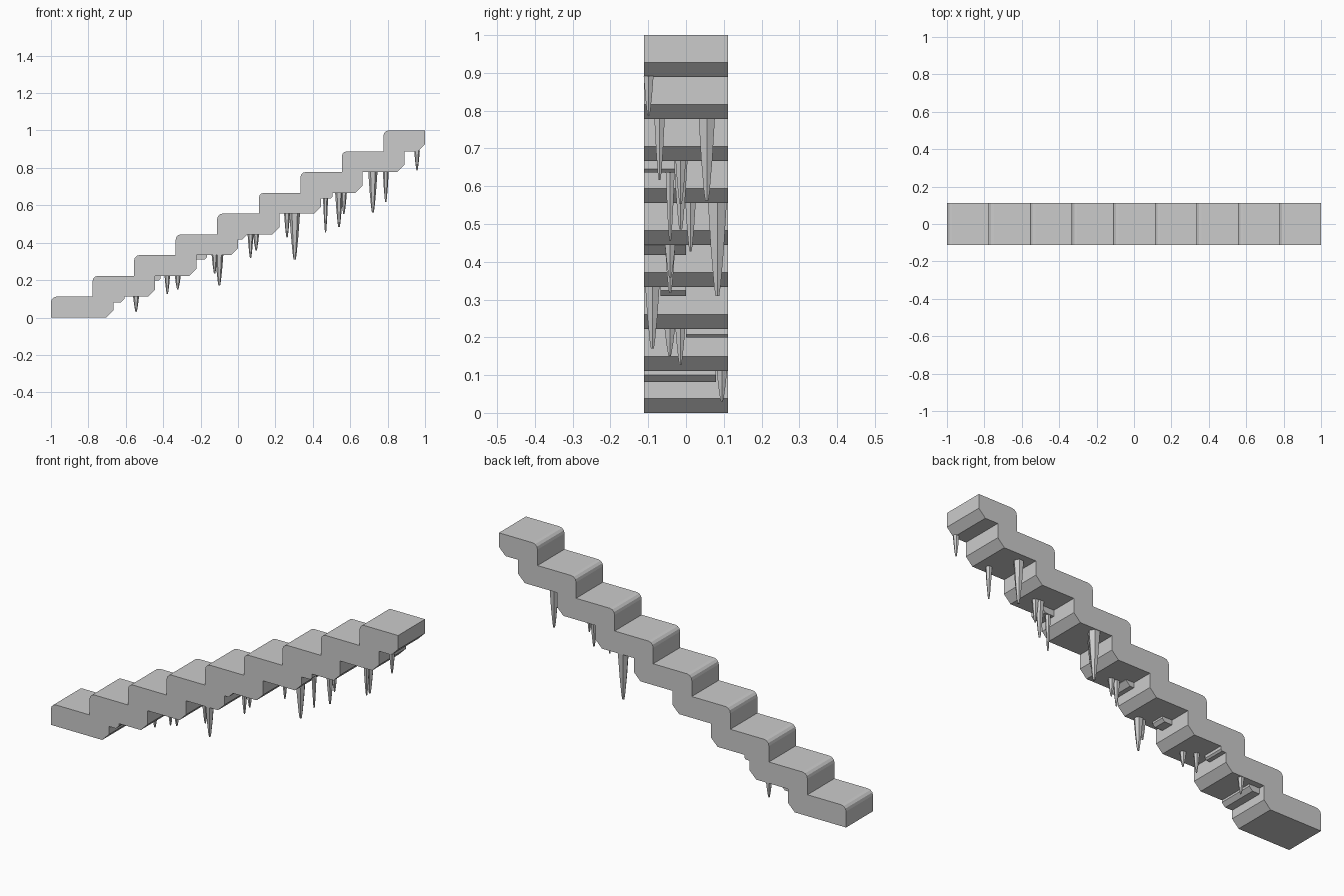
import bpy, bmesh, math

if "Cube" in bpy.data.objects:
    bpy.data.objects.remove(bpy.data.objects["Cube"])

N = 9
RUN, RISE = 2 / N, 1 / N
HALF = RISE


def finish(bm, name):
    bmesh.ops.recalc_face_normals(bm, faces=bm.faces)
    me = bpy.data.meshes.new(name)
    bm.to_mesh(me)
    bm.free()
    ob = bpy.data.objects.new(name, me)
    bpy.context.collection.objects.link(ob)
    return ob


def extrude_profile(name, pts, y0, y1):
    """Extrude an x-z outline along y."""
    bm = bmesh.new()
    face = bm.faces.new([bm.verts.new((x, y0, z)) for x, z in pts])
    new = bmesh.ops.extrude_face_region(bm, geom=[face])["geom"]
    bmesh.ops.translate(bm, vec=(0, y1 - y0, 0),
                        verts=[v for v in new if isinstance(v, bmesh.types.BMVert)])
    return finish(bm, name)


def icicle(name, x, y, top, tip, r, sides=6):
    """Tapered faceted spike with a blunt tip."""
    bm = bmesh.new()
    rings = []
    for t, s in ((-0.03, 1.0), (0.5, 0.68), (0.88, 0.36), (1.0, 0.2)):
        z = top + (tip - top) * t
        rings.append([bm.verts.new((x + r * s * math.cos(math.tau * k / sides),
                                    y + r * s * math.sin(math.tau * k / sides), z))
                      for k in range(sides)])
    for a, b in zip(rings, rings[1:]):
        for k in range(sides):
            j = (k + 1) % sides
            bm.faces.new((a[k], a[j], b[j], b[k]))
    bm.faces.new(rings[0])
    bm.faces.new(rings[-1])
    return finish(bm, name)


# Stair body: rounded nosings above, chamfered steps below
R, C = 0.028, 0.038
outline = [(-1, 0)]
for i in range(N):
    x, z = -1 + i * RUN, (i + 1) * RISE
    if i:
        outline.append((x, z - RISE))
    for k in range(4):
        a = math.pi / 2 * k / 3
        outline.append((x + R - R * math.cos(a), z - R + R * math.sin(a)))
outline.append((1, 1))
for i in reversed(range(N)):
    x, z = min(1, -1 + (i + 1.5) * RUN), i * RISE
    outline += [(x, z + C), (x - C, z)]
    if i:
        outline.append((-1 + (i + 0.5) * RUN, z))
extrude_profile("stair_body", outline, -HALF, HALF)

# Broken ledges in the underside corners: step, depth, drop, chamfer, y range
ledges = [(1, 0.06, 0.03, 0.019, -HALF, 0.08),
          (2, 0.03, 0.023, 0.008, 0.0, HALF),
          (3, 0.057, 0.024, 0.014, -0.068, 0.0),
          (4, 0.047, 0.026, 0.024, -HALF, 0.0),
          (6, 0.06, 0.031, 0.01, -HALF, -0.028)]
for s, d, h, c, y0, y1 in ledges:
    x, z = -1 + (s + 0.5) * RUN, s * RISE
    extrude_profile("ledge_%d" % s,
                    [(x, z), (x, z - h), (x + d - c, z - h), (x + d, z - h + c), (x + d, z)],
                    y0, y1)

# Icicles: step, x, y, tip height, radius
icicles = [(1, -0.545, 0.095, 0.03, 0.016),
           (2, -0.378, -0.015, 0.127, 0.015), (2, -0.322, -0.043, 0.15, 0.016),
           (3, -0.125, -0.09, 0.235, 0.016), (3, -0.100, -0.089, 0.17, 0.022),
           (4, 0.067, -0.042, 0.317, 0.016), (4, 0.097, -0.042, 0.358, 0.016),
           (5, 0.303, 0.083, 0.31, 0.029), (5, 0.262, 0.012, 0.427, 0.016),
           (6, 0.468, -0.042, 0.455, 0.015), (6, 0.54, -0.014, 0.485, 0.021),
           (6, 0.566, -0.014, 0.553, 0.016),
           (7, 0.721, 0.055, 0.562, 0.025), (7, 0.79, -0.07, 0.617, 0.016),
           (8, 0.957, -0.099, 0.787, 0.015)]
for n, (s, x, y, tip, r) in enumerate(icicles):
    icicle("icicle_%d" % (n + 1), x, y, s * RISE, tip, r)
